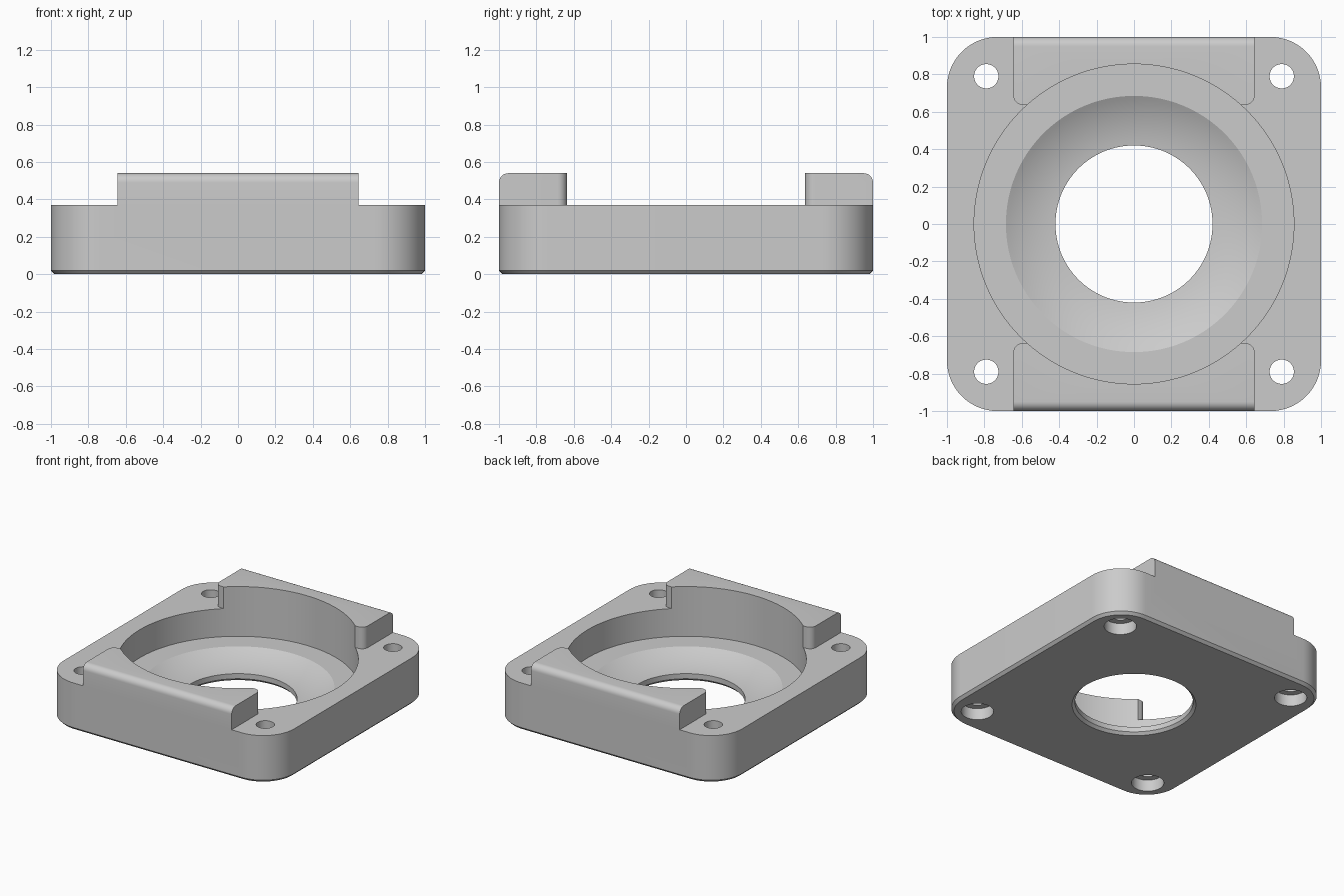
import bpy, bmesh
from math import pi, sin, cos, radians

cube = bpy.data.objects.get("Cube")
if cube:
    bpy.data.objects.remove(cube, do_unlink=True)

grey = bpy.data.materials.new("light grey")
grey.use_nodes = True
colour = (0.6, 0.6, 0.6, 1)
grey.diffuse_color = colour
grey.node_tree.nodes["Principled BSDF"].inputs["Base Color"].default_value = colour

TOP, BLOCK_TOP, BORE = 0.37, 0.54, 0.855


def make_object(name, bm):
    bmesh.ops.recalc_face_normals(bm, faces=bm.faces)
    mesh = bpy.data.meshes.new(name)
    bm.to_mesh(mesh)
    bm.free()
    mesh.materials.append(grey)
    obj = bpy.data.objects.new(name, mesh)
    bpy.context.collection.objects.link(obj)
    return obj


def box(name, lo, hi, rules):
    """Box with chosen edges rounded; each rule is (edge test, width, segments)."""
    bm = bmesh.new()
    bmesh.ops.create_cube(bm, size=1)
    for v in bm.verts:
        v.co = [lo[i] + (v.co[i] + 0.5) * (hi[i] - lo[i]) for i in range(3)]
    for test, width, segments in rules:
        edges = [e for e in bm.edges if test(*e.verts)]
        bmesh.ops.bevel(bm, geom=edges, offset=width, offset_type='OFFSET',
                        segments=segments, profile=0.5, affect='EDGES')
    return make_object(name, bm)


def turned(name, profile, x=0, y=0, steps=48):
    """Closed solid from a (radius, height) profile listed bottom to top."""
    bm = bmesh.new()
    rings = [[bm.verts.new((x + r * cos(2 * pi * i / steps),
                            y + r * sin(2 * pi * i / steps), z))
              for i in range(steps)] for r, z in profile]
    for a, b in zip(rings, rings[1:]):
        for i in range(steps):
            j = (i + 1) % steps
            bm.faces.new((a[i], a[j], b[j], b[i]))
    bm.faces.new(rings[0])
    bm.faces.new(rings[-1])
    return make_object(name, bm)


def combine(target, tool, operation):
    mod = target.modifiers.new(operation.lower(), 'BOOLEAN')
    mod.operation, mod.object, mod.solver = operation, tool, 'EXACT'
    bpy.context.view_layer.objects.active = target
    bpy.ops.object.modifier_apply(modifier=mod.name)
    bpy.data.objects.remove(tool, do_unlink=True)


def upright(a, b):
    return abs(a.co.z - b.co.z) > 0.1


# Square base plate with round corners and a chamfered underside
housing = box("housing", (-1, -1, 0), (1, 1, TOP), [
    (upright, 0.27, 16),
    (lambda a, b: a.co.z < 0.001 and b.co.z < 0.001, 0.02, 1)])

# Raised blocks at front and back: rounded outer top edge, rounded inner corners
for side in (-1, 1):
    y_in, y_out = 0.637 * side, side
    block = box("raised_block", (-0.645, min(y_in, y_out), 0.25),
                (0.645, max(y_in, y_out), BLOCK_TOP), [
        (lambda a, b: upright(a, b) and abs(a.co.y) < 0.7, 0.05, 8),
        (lambda a, b: min(a.co.z, b.co.z) > BLOCK_TOP - 0.001
            and min(abs(a.co.y), abs(b.co.y)) > 0.99, 0.05, 8)])
    combine(housing, block, 'UNION')

# Stepped bore: chamfered lip, dished seat, flat ledge and wide upper bore
FLOOR, LIP, SEAT_IN, SEAT_OUT = 0.15, 0.06, 0.42, 0.685
s0, s1 = radians(8), radians(30)
seat = []
for i in range(13):
    s = s0 + (s1 - s0) * i / 12
    seat.append((SEAT_IN + (SEAT_OUT - SEAT_IN) * (sin(s) - sin(s0)) / (sin(s1) - sin(s0)),
                 LIP + (FLOOR - LIP) * (cos(s0) - cos(s)) / (cos(s0) - cos(s1))))
bore = turned("bore_cutter", [(0.46, -0.02), (SEAT_IN, 0.02)] + seat
              + [(BORE, FLOOR), (BORE, 0.7)], steps=128)
combine(housing, bore, 'DIFFERENCE')

# Corner screw holes with a counterbore underneath
for x in (-0.79, 0.79):
    for y in (-0.79, 0.79):
        hole = turned("screw_cutter", [(0.115, -0.1), (0.115, 0.09),
                                       (0.065, 0.09), (0.065, 0.6)], x, y)
        combine(housing, hole, 'DIFFERENCE')

# Smooth curved walls, sharp edges kept
bpy.ops.object.select_all(action='DESELECT')
housing.select_set(True)
bpy.context.view_layer.objects.active = housing
bpy.ops.object.shade_smooth_by_angle(angle=radians(25))
